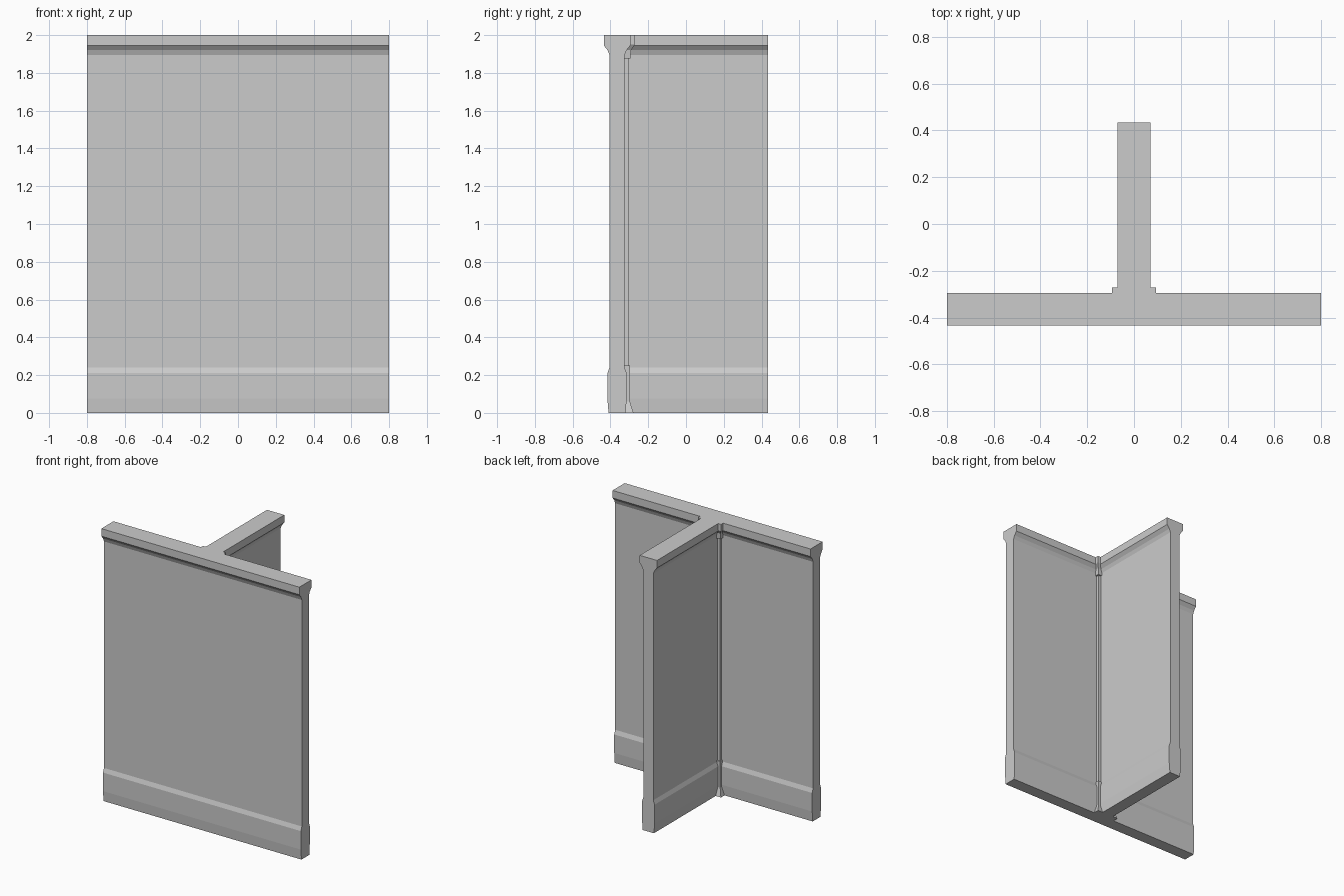
import bpy
import bmesh

cube = bpy.data.objects.get("Cube")
if cube:
    bpy.data.objects.remove(cube, do_unlink=True)

AXIS_Y = -0.365   # centre line of the long wall
BACK_Y = 0.435    # free end of the cross wall

stone = bpy.data.materials.new("plain_grey")
stone.use_nodes = True
GREY = (0.6, 0.6, 0.6, 1)
stone.diffuse_color = GREY
stone.node_tree.nodes["Principled BSDF"].inputs["Base Color"].default_value = GREY

# (half thickness, height) from the skirting up to the cornice
WALL = [(0.045, 0), (0.051, 0.075), (0.051, 0.21), (0.04, 0.24),
        (0.04, 1.895), (0.05, 1.92), (0.07, 1.945), (0.07, 2)]
POST = [(0.087, 0), (0.068, 0.06), (0.068, 0.25), (0.06, 0.25),
        (0.06, 1.875), (0.07, 1.875), (0.074, 1.92), (0.094, 1.95), (0.094, 2)]


def loft(name, rings):
    """Skin a stack of four-cornered rings and cap both ends."""
    bm = bmesh.new()
    loops = [[bm.verts.new(p) for p in ring] for ring in rings]
    for a, b in zip(loops, loops[1:]):
        for i in range(4):
            j = (i + 1) % 4
            bm.faces.new((a[i], a[j], b[j], b[i]))
    bm.faces.new(loops[0][::-1])
    bm.faces.new(loops[-1])
    bmesh.ops.recalc_face_normals(bm, faces=bm.faces)
    mesh = bpy.data.meshes.new(name)
    bm.to_mesh(mesh)
    bm.free()
    mesh.materials.append(stone)
    obj = bpy.data.objects.new(name, mesh)
    bpy.context.collection.objects.link(obj)
    return obj


def ring(x, y0, y1, z):
    return [(-x, y0, z), (x, y0, z), (x, y1, z), (-x, y1, z)]


# Long wall, cross wall and the stepped post in their inner corners
wall = loft("long_wall", [ring(0.8, AXIS_Y - h, AXIS_Y + h, z) for h, z in WALL])
stem = loft("cross_wall", [ring(h, AXIS_Y, BACK_Y, z) for h, z in WALL])
post = loft("corner_post", [ring(h, AXIS_Y, AXIS_Y + h, z) for h, z in POST])

# Merge the crossing volumes into one clean shell
for part in (stem, post):
    join = wall.modifiers.new("join_" + part.name, "BOOLEAN")
    join.operation = "UNION"
    join.solver = "EXACT"
    join.object = part
bpy.context.view_layer.objects.active = wall
wall.select_set(True)
for name in [m.name for m in wall.modifiers]:
    bpy.ops.object.modifier_apply(modifier=name)
for part in (stem, post):
    bpy.data.objects.remove(part, do_unlink=True)
wall.name = "wall_junction"
